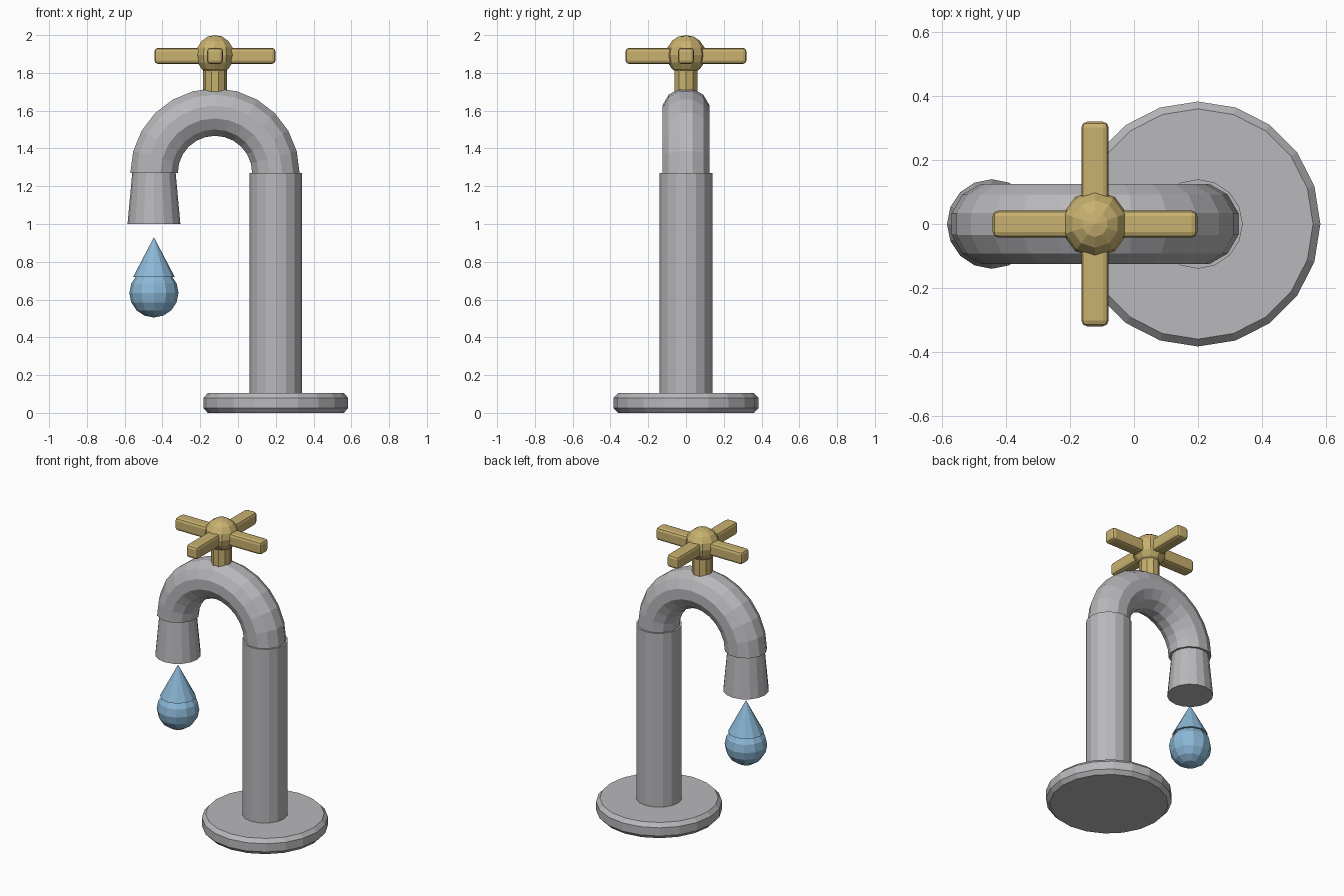
import bpy, bmesh
from math import sin, cos, pi, radians
from mathutils import Matrix, Vector

cube = bpy.data.objects.get("Cube")
if cube:
    bpy.data.objects.remove(cube, do_unlink=True)


def material(name, color):
    mat = bpy.data.materials.new(name)
    mat.use_nodes = True
    mat.diffuse_color = (*color, 1)
    mat.node_tree.nodes["Principled BSDF"].inputs["Base Color"].default_value = (*color, 1)
    return mat


steel = material("grey steel", (0.48, 0.48, 0.50))
brass = material("brass", (0.58, 0.44, 0.16))
water = material("water blue", (0.26, 0.48, 0.68))

POST_X, HANDLE_X, SPOUT_X = 0.2, -0.122, -0.445
ARCH_Z, HUB_Z = 1.27, 1.895


def finish(name, bm, mat, location=(0, 0, 0)):
    bmesh.ops.recalc_face_normals(bm, faces=bm.faces)
    mesh = bpy.data.meshes.new(name)
    bm.to_mesh(mesh)
    bm.free()
    mesh.materials.append(mat)
    obj = bpy.data.objects.new(name, mesh)
    obj.location = location
    bpy.context.collection.objects.link(obj)
    return obj


def skin(bm, rings):
    """Join rings of points with quads and cap both ends."""
    loops = [[bm.verts.new(p) for p in ring] for ring in rings]
    n = len(loops[0])
    for a, b in zip(loops, loops[1:]):
        for i in range(n):
            j = (i + 1) % n
            bm.faces.new((a[i], a[j], b[j], b[i]))
    bm.faces.new(loops[0])
    bm.faces.new(loops[-1])


def lathe(name, x, profile, sides, mat):
    """Turn a (radius, height) profile around a vertical axis."""
    bm = bmesh.new()
    skin(bm, [[(r * cos(2 * pi * i / sides), r * sin(2 * pi * i / sides), z)
               for i in range(sides)] for r, z in profile])
    return finish(name, bm, mat, (x, 0, 0))


def ball(name, x, z, radius, sides, rings, mat):
    bm = bmesh.new()
    bmesh.ops.create_uvsphere(bm, u_segments=sides, v_segments=rings, radius=radius)
    return finish(name, bm, mat, (x, 0, z))


# Base plate, post and flared spout
lathe("base_plate", POST_X, [(0.36, 0), (0.383, 0.025), (0.383, 0.08), (0.36, 0.105)], 20, steel)
lathe("post", POST_X, [(0.14, 0.1), (0.14, ARCH_Z)], 16, steel)
lathe("spout", SPOUT_X, [(0.14, 1.0), (0.115, ARCH_Z)], 16, steel)

# Arched pipe: a circle swept through half a turn
bm = bmesh.new()
major, tube, steps, sides = 0.3225, 0.13, 12, 12
rings = []
for s in range(steps + 1):
    a = pi * s / steps
    out = Vector((cos(a), 0, sin(a)))
    rings.append([out * (major + tube * cos(t)) + Vector((0, tube * sin(t), 0))
                  for t in (2 * pi * (i + 0.5) / sides for i in range(sides))])
skin(bm, rings)
finish("arched_pipe", bm, steel, (HANDLE_X, 0, ARCH_Z))

# Handle: stem, hub and two crossing bars
lathe("handle_stem", HANDLE_X, [(0.063, 1.67), (0.063, HUB_Z)], 10, brass)
ball("handle_hub", HANDLE_X, HUB_Z, 0.105, 10, 8, brass)
for name, angle in (("handle_bar_side", 0), ("handle_bar_front", 90)):
    bm = bmesh.new()
    bmesh.ops.create_cube(bm, size=1, matrix=Matrix.Rotation(radians(angle), 4, "Z")
                          @ Matrix.Diagonal((0.64, 0.085, 0.085, 1)))
    bar = finish(name, bm, brass, (HANDLE_X, 0, HUB_Z - 0.005))
    bevel = bar.modifiers.new("soft_edges", "BEVEL")
    bevel.width = 0.018
    bevel.segments = 2

# Water drop: round bottom with a pointed cap
ball("drop_bottom", SPOUT_X, 0.635, 0.13, 12, 8, water)
bm = bmesh.new()
bmesh.ops.create_cone(bm, cap_ends=True, segments=12, radius1=0.11, radius2=0, depth=0.21)
finish("drop_tip", bm, water, (SPOUT_X, 0, 0.825))
